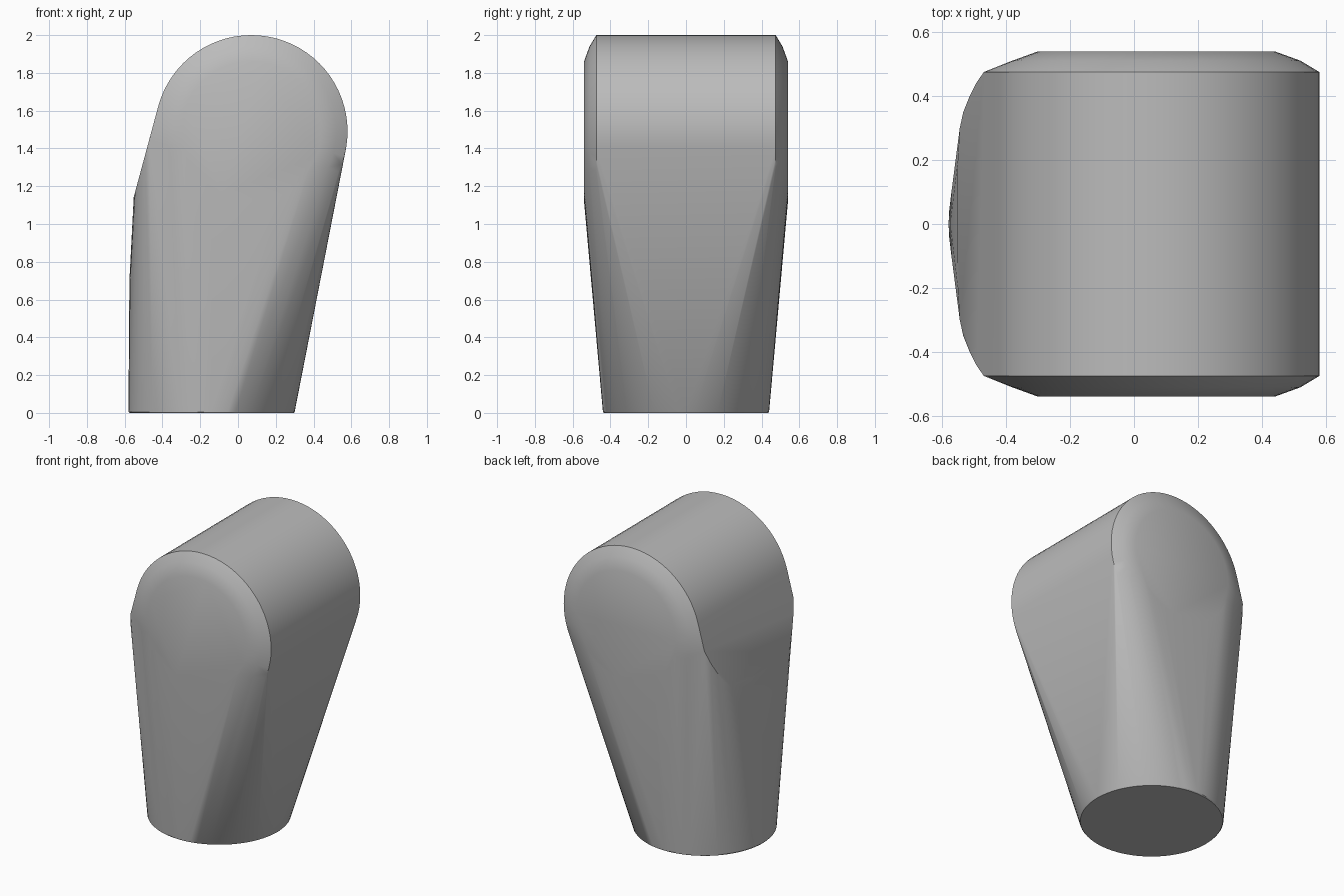
import bpy, bmesh, math

cube = bpy.data.objects.get("Cube")
if cube:
    bpy.data.objects.remove(cube, do_unlink=True)

grey = bpy.data.materials.new("neutral grey")
grey.use_nodes = True
colour = (0.5, 0.5, 0.5, 1)
grey.diffuse_color = colour
grey.node_tree.nodes["Principled BSDF"].inputs["Base Color"].default_value = colour


def ring(count):
    return [(math.cos(a), math.sin(a)) for a in
            (2 * math.pi * i / count for i in range(count))]


points = []

# Round foot, with a slightly eased lower edge
for radius, z in ((0.435, 0), (0.44, 0.006)):
    points += [(-0.14 + radius * c, radius * s, z) for c, s in ring(64)]

# Horizontal barrel head with softened chamfered ends
for radius, y in ((0.51, 0.475), (0.45, 0.511), (0.37, 0.54)):
    for side in (-1, 1):
        points += [(0.07 + radius * c, side * y, 1.49 + radius * s) for c, s in ring(72)]

# Bowed left flank: the belly, then the crease where it meets the sloping plane
belly = ((0, -0.575), (0.1, -0.571), (0.2, -0.557), (0.3, -0.522), (0.4, -0.44))
crease = ((0, -0.552), (0.1, -0.552), (0.2, -0.551), (0.3, -0.545),
          (0.35, -0.534), (0.4, -0.514), (0.44, -0.494), (0.475, -0.47))
for side in (-1, 1):
    points += [(x, side * y, 0.7) for y, x in belly]
    points += [(x, side * y, 1.62 + (x + 0.423) * 3.7) for y, x in crease]

# Stretch one skin over the foot, flank and head
bm = bmesh.new()
for p in points:
    bm.verts.new(p)
bmesh.ops.remove_doubles(bm, verts=bm.verts, dist=0.0005)
hull = bmesh.ops.convex_hull(bm, input=bm.verts)
unused = {g for g in hull["geom_interior"] + hull["geom_unused"]
          if isinstance(g, bmesh.types.BMVert)}
bmesh.ops.delete(bm, geom=list(unused), context="VERTS")
bmesh.ops.dissolve_limit(bm, angle_limit=math.radians(0.5), verts=bm.verts, edges=bm.edges)
bmesh.ops.recalc_face_normals(bm, faces=bm.faces)

mesh = bpy.data.meshes.new("tapered_knob")
bm.to_mesh(mesh)
bm.free()
mesh.materials.append(grey)
knob = bpy.data.objects.new("tapered_knob", mesh)
bpy.context.collection.objects.link(knob)

bpy.ops.object.select_all(action="DESELECT")
knob.select_set(True)
bpy.context.view_layer.objects.active = knob
bpy.ops.object.shade_smooth_by_angle(angle=math.radians(30))
